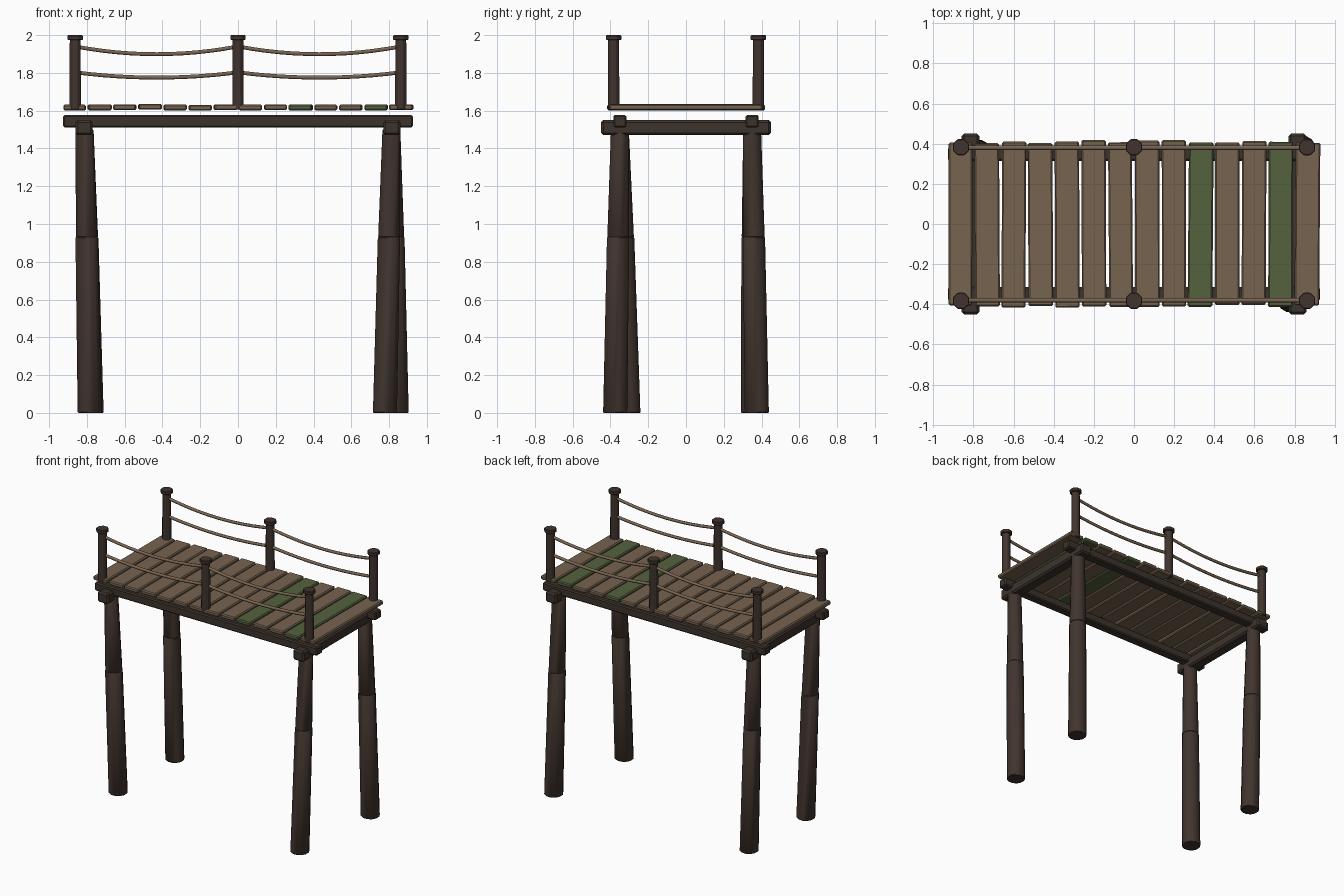
import bpy, bmesh, math, random
from mathutils import Vector

if "Cube" in bpy.data.objects:
    bpy.data.objects.remove(bpy.data.objects["Cube"])

random.seed(4)


def material(name, rgb):
    m = bpy.data.materials.new(name)
    m.diffuse_color = (*rgb, 1)
    m.use_nodes = True
    m.node_tree.nodes["Principled BSDF"].inputs["Base Color"].default_value = m.diffuse_color
    return m


LOG = material("dark log brown", (0.052, 0.034, 0.027))
BEAM = material("dark beam brown", (0.046, 0.033, 0.025))
PLANK = material("weathered plank", (0.180, 0.125, 0.080))
MOSS = material("mossy green", (0.090, 0.120, 0.048))
ROPE = material("rope tan", (0.190, 0.130, 0.085))


def add_object(name, bm, mat, bevel=0.0, smooth=None):
    bmesh.ops.recalc_face_normals(bm, faces=bm.faces)
    me = bpy.data.meshes.new(name)
    bm.to_mesh(me)
    bm.free()
    me.materials.append(mat)
    ob = bpy.data.objects.new(name, me)
    bpy.context.collection.objects.link(ob)
    if bevel:
        mod = ob.modifiers.new("chamfer", 'BEVEL')
        mod.width, mod.segments = bevel, 1
    if smooth:
        bpy.ops.object.select_all(action='DESELECT')
        bpy.context.view_layer.objects.active = ob
        ob.select_set(True)
        bpy.ops.object.shade_smooth_by_angle(angle=math.radians(smooth))
    return ob


def box(name, center, size, mat, bevel):
    bm = bmesh.new()
    bmesh.ops.create_cube(bm, size=1)
    bmesh.ops.scale(bm, vec=size, verts=bm.verts)
    ob = add_object(name, bm, mat, bevel)
    ob.location = center
    return ob


def tube(name, points, radii, sides, mat, bevel=0.0, smooth=None, axis='Z'):
    """Closed tube whose rings stay square to one world axis."""
    bm = bmesh.new()
    rings = []
    for p, r in zip(points, radii):
        ring = []
        for i in range(sides):
            a = 2 * math.pi * (i + 0.5) / sides
            u, v = r * math.cos(a), r * math.sin(a)
            off = Vector((u, v, 0)) if axis == 'Z' else Vector((0, u, v))
            ring.append(bm.verts.new(Vector(p) + off))
        rings.append(ring)
    for a, b in zip(rings, rings[1:]):
        for i in range(sides):
            j = (i + 1) % sides
            bm.faces.new((a[i], a[j], b[j], b[i]))
    bm.faces.new(rings[0])
    bm.faces.new(rings[-1])
    return add_object(name, bm, mat, bevel, smooth)


# Splayed log legs, each made of a lower and an upper log
feet = {(-1, -1): (-0.785, -0.305), (1, -1): (0.778, -0.375),
        (-1, 1): (-0.775, 0.355), (1, 1): (0.840, 0.375)}
for (sx, sy), (fx, fy) in feet.items():
    foot, head = Vector((fx, fy, 0)), Vector((sx * 0.812, sy * 0.35, 1.50))
    joint = foot.lerp(head, 0.93 / 1.50)
    tube("leg_lower", (foot, joint), (0.066, 0.061), 12, LOG, 0.004, 40)
    tube("leg_upper", (joint, head), (0.059, 0.049), 12, LOG, 0.003, 40)

# Cross beams on the legs and long beams lying over them
for s in (-1, 1):
    box("cross_beam", (s * 0.815, 0, 1.51), (0.09, 0.90, 0.08), BEAM, 0.012)
    box("long_beam", (0, s * 0.35, 1.544), (1.852, 0.07, 0.064), BEAM, 0.008)

# Deck planks with slight irregularity, two of them mossy
for i in range(14):
    mossy = i in (9, 12)
    end = i in (0, 13)
    length = 0.81 if end else random.uniform(0.81, 0.832)
    ob = box("mossy_plank" if mossy else "plank",
             (-0.865 + 0.133 * i, 0 if end else random.uniform(-0.005, 0.005),
              1.618 + random.uniform(-0.003, 0.003)),
             (random.uniform(0.118, 0.124), length, 0.031),
             MOSS if mossy else PLANK, 0.007)
    ob.rotation_euler.z = math.radians(random.uniform(-0.5, 0.5))

# Railing posts with caps, and sagging ropes between them
for sy in (-1, 1):
    y = sy * 0.383
    for x in (-0.862, 0, 0.862):
        tube("rail_post", ((x, y, 1.605), (x, y, 1.978)), (0.033, 0.031), 8, LOG, 0.003)
        tube("post_cap", ((x, y, 1.974), (x, y, 2.0)), (0.044, 0.044), 8, LOG, 0.004)
    for x0 in (-0.862, 0):
        for z, sag in ((1.940, 0.041), (1.803, 0.028)):
            pts = []
            for k in range(13):
                t = k / 12
                pts.append((x0 + 0.862 * t, y - sy * 0.003, z - sag * 4 * t * (1 - t)))
            tube("rope", pts, [0.011] * 13, 8, ROPE, smooth=60, axis='X')
